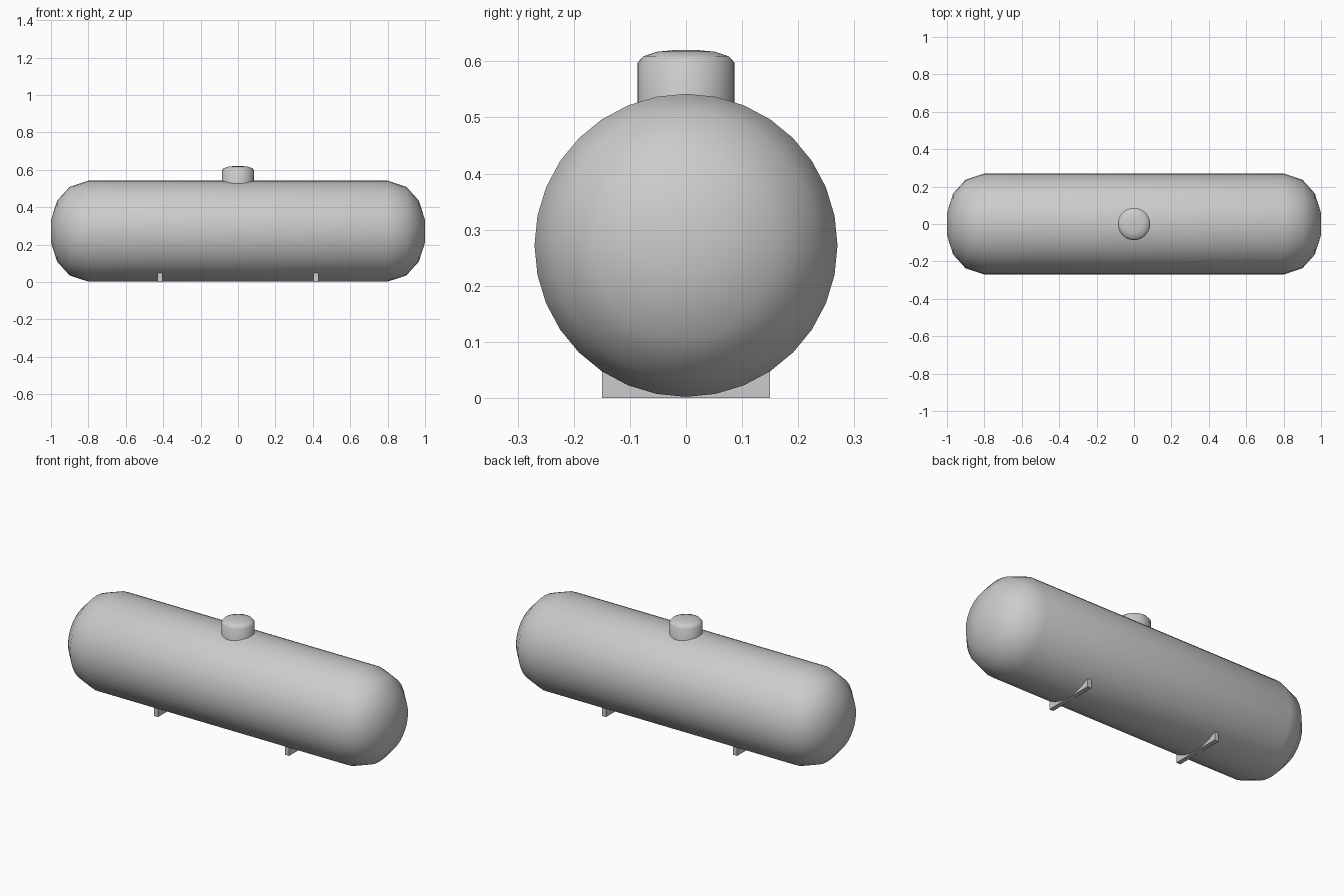
import bpy, bmesh, math
from mathutils import Matrix

if "Cube" in bpy.data.objects:
    bpy.data.objects.remove(bpy.data.objects["Cube"])

grey = bpy.data.materials.new("grey_paint")
grey.diffuse_color = (0.6, 0.6, 0.6, 1)
grey.use_nodes = True
grey.node_tree.nodes["Principled BSDF"].inputs["Base Color"].default_value = grey.diffuse_color


def finish(name, bm):
    bmesh.ops.recalc_face_normals(bm, faces=bm.faces)
    me = bpy.data.meshes.new(name)
    bm.to_mesh(me)
    bm.free()
    me.materials.append(grey)
    ob = bpy.data.objects.new(name, me)
    bpy.context.collection.objects.link(ob)
    bpy.ops.object.select_all(action='DESELECT')
    ob.select_set(True)
    bpy.context.view_layer.objects.active = ob
    bpy.ops.object.shade_smooth_by_angle(angle=math.radians(45))
    return ob


def lathe(name, profile, sides, matrix):
    # Rings of (radius, height) around z, capped at both ends
    bm = bmesh.new()
    rings = [[bm.verts.new((r * math.cos(2 * math.pi * i / sides),
                            r * math.sin(2 * math.pi * i / sides), h))
              for i in range(sides)] for r, h in profile]
    for a, b in zip(rings, rings[1:]):
        for i in range(sides):
            j = (i + 1) % sides
            bm.faces.new((a[i], a[j], b[j], b[i]))
    bm.faces.new(rings[0])
    bm.faces.new(rings[-1])
    bm.transform(matrix)
    return finish(name, bm)


# Tank body lying along x, with domed ends
dome = [(0.27, 0.80), (0.237, 0.90), (0.163, 0.967), (0.06, 1.0)]
profile = [(r, -h) for r, h in reversed(dome)] + dome
lathe("tank_body", profile, 32,
      Matrix.Translation((0, 0, 0.272)) @ Matrix.Rotation(math.pi / 2, 4, 'Y'))

# Filler neck with a rounded lid
lathe("filler_neck", [(0.086, 0.48), (0.086, 0.598), (0.076, 0.609),
                      (0.052, 0.617), (0.02, 0.62)], 32, Matrix.Identity(4))

# Two cross feet under the tank
for side, label in ((-1, "left"), (1, "right")):
    bm = bmesh.new()
    bmesh.ops.create_cube(bm, size=1, matrix=Matrix.Translation((0.417 * side, 0, 0.03))
                          @ Matrix.Diagonal((0.026, 0.30, 0.06, 1)))
    finish(label + "_foot", bm)
